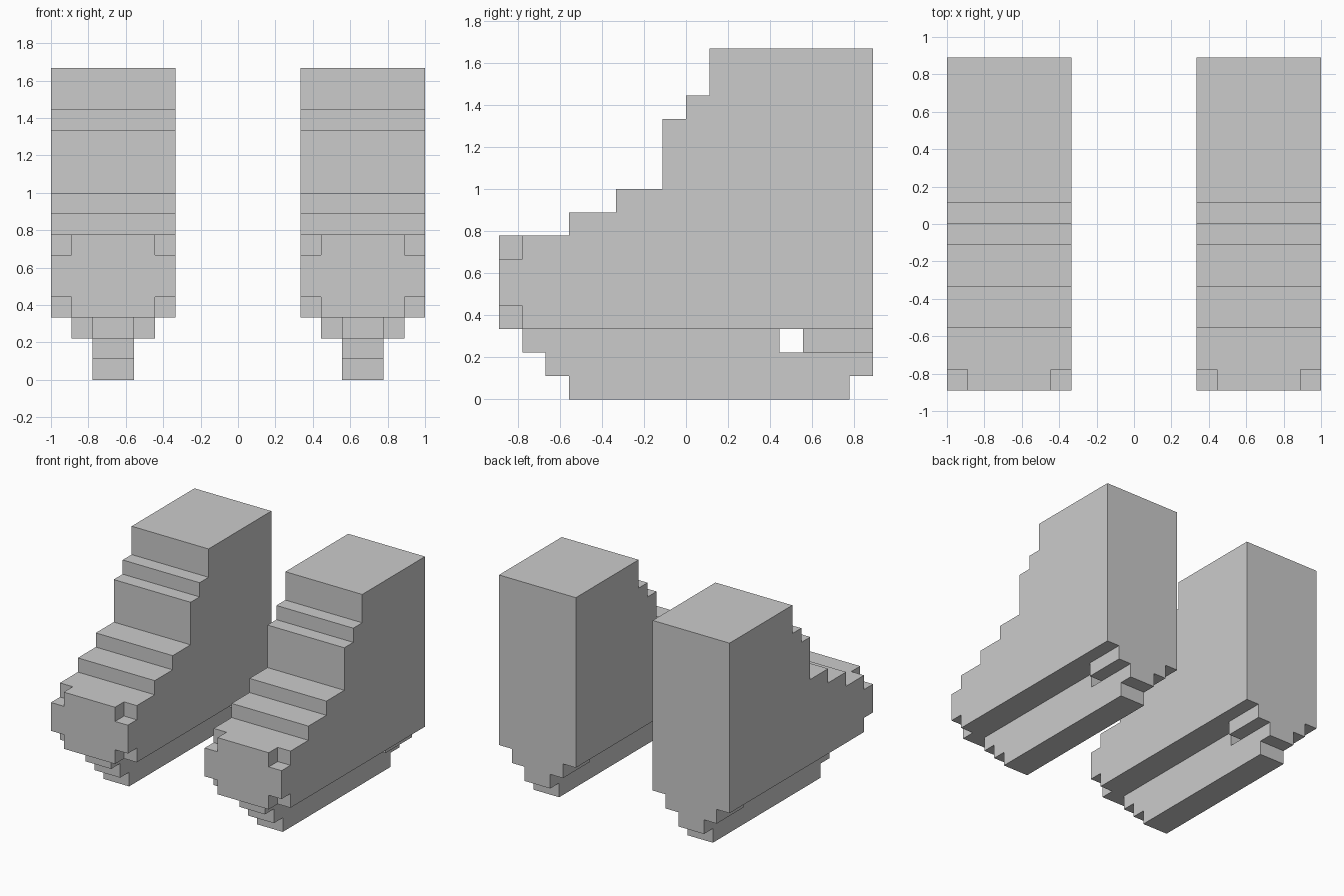
import bpy, bmesh

if "Cube" in bpy.data.objects:
    bpy.data.objects.remove(bpy.data.objects["Cube"])

U = 1 / 9  # block size of the model


def extrude_profile(name, profile, x0, x1):
    """Extrude a (y, z) outline, given in blocks, from x0 to x1."""
    bm = bmesh.new()
    face = bm.faces.new([bm.verts.new((x0 * U, y * U, z * U)) for y, z in profile])
    ext = bmesh.ops.extrude_face_region(bm, geom=[face])
    verts = [v for v in ext["geom"] if isinstance(v, bmesh.types.BMVert)]
    bmesh.ops.translate(bm, verts=verts, vec=((x1 - x0) * U, 0, 0))
    bmesh.ops.recalc_face_normals(bm, faces=bm.faces)
    return finish(name, bm)


def finish(name, bm):
    mesh = bpy.data.meshes.new(name)
    bm.to_mesh(mesh)
    bm.free()
    obj = bpy.data.objects.new(name, mesh)
    bpy.context.collection.objects.link(obj)
    return obj


# Boot: stepped toe, instep and shaft
boot = extrude_profile("boots", [
    (-8, 3), (8, 3), (8, 15), (1, 15), (1, 13), (0, 13), (0, 12), (-1, 12),
    (-1, 9), (-3, 9), (-3, 8), (-5, 8), (-5, 7), (-8, 7)], 3, 9)

# Cutter for the four notched toe corners (2-block cubes biting one block in)
bm = bmesh.new()
for x in (3, 9):
    for z in (3, 7):
        cube = bmesh.ops.create_cube(bm, size=2 * U)
        bmesh.ops.translate(bm, verts=cube["verts"], vec=(x * U, -8 * U, z * U))
cutter = finish("toe_corner_cutter", bm)
cutter.hide_render = True
cutter.hide_set(True)
notch = boot.modifiers.new("toe_corners", "BOOLEAN")
notch.operation = "DIFFERENCE"
notch.solver = "EXACT"
notch.object = cutter

# Blade runner under the sole, with a gap in front of the heel
runner = extrude_profile("runners", [
    (-5, 0), (7, 0), (7, 1), (8, 1), (8, 2), (4, 2), (4, 3), (-7, 3),
    (-7, 2), (-6, 2), (-6, 1), (-5, 1)], 5, 7)

# Heel block
heel = extrude_profile("heels", [(5, 2), (8, 2), (8, 3), (5, 3)], 4, 8)

# Mirror the right skate to make the pair
for obj in (boot, runner, heel):
    mirror = obj.modifiers.new("pair", "MIRROR")
    mirror.use_clip = False
    mirror.use_mirror_merge = False
